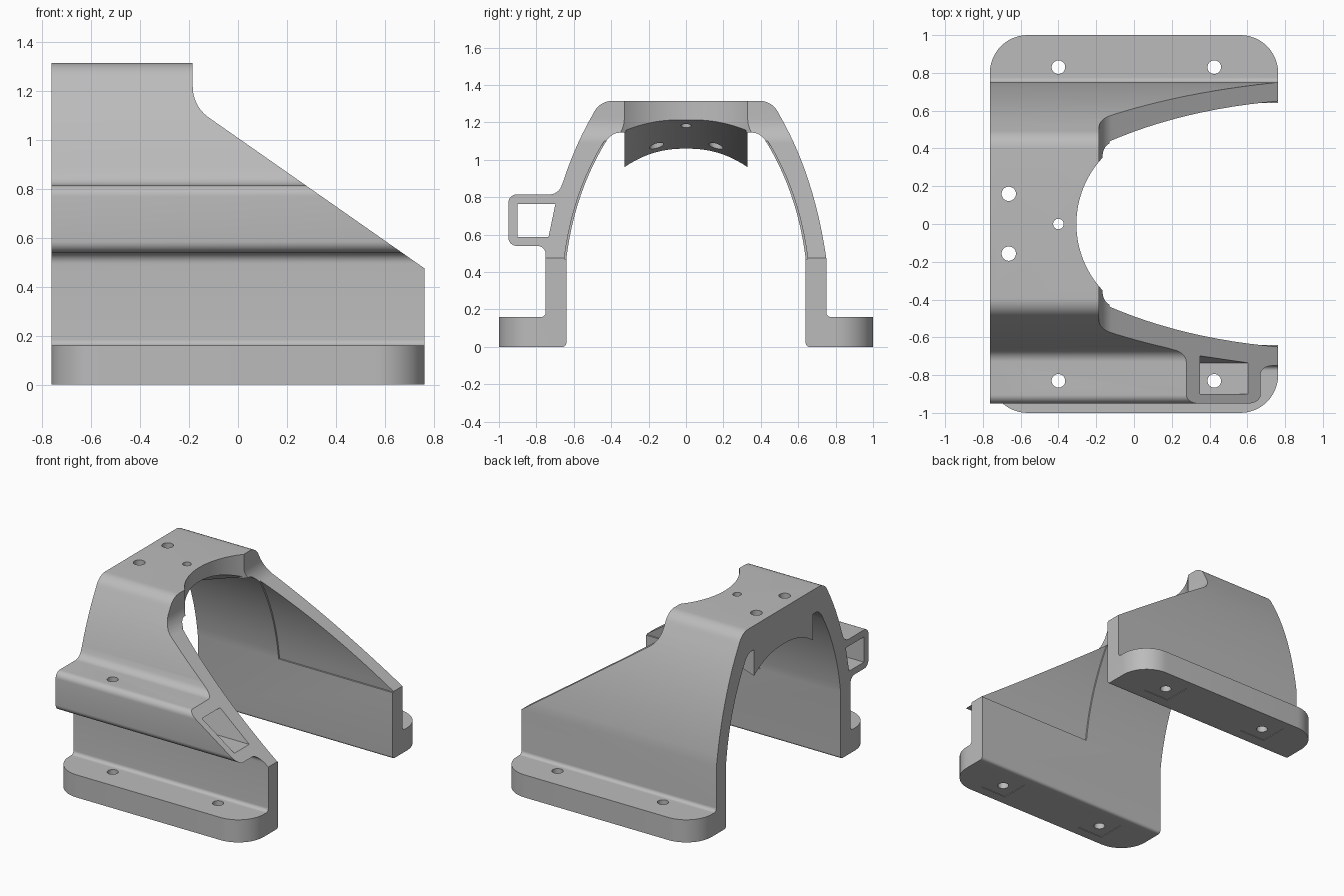
import bpy, bmesh, math
from mathutils import Vector

cube = bpy.data.objects.get("Cube")
if cube:
    bpy.data.objects.remove(cube, do_unlink=True)

grey = bpy.data.materials.new("matte grey")
grey.use_nodes = True
COLOUR = (0.5, 0.5, 0.5, 1)
grey.diffuse_color = COLOUR
grey.node_tree.nodes["Principled BSDF"].inputs["Base Color"].default_value = COLOUR

HALF_LENGTH = 0.763


def bezier(a, c, b, n=12):
    a, c, b = Vector(a), Vector(c), Vector(b)
    return [a * (1 - t) ** 2 + c * 2 * t * (1 - t) + b * t * t
            for t in (i / n for i in range(n + 1))]


def rounded(corners, n=8):
    """Turn (u, v, setback) corners into an outline with rounded corners."""
    pts = [Vector(c[:2]) for c in corners]
    out = []
    for i, c in enumerate(corners):
        p = pts[i]
        if len(c) < 3:
            out.append(p)
            continue
        to_prev = (pts[i - 1] - p).normalized()
        to_next = (pts[(i + 1) % len(pts)] - p).normalized()
        # circular arc touching both sides at the given setback
        a, b = p + to_prev * c[2], p + to_next * c[2]
        half = to_prev.angle(to_next) / 2
        centre = p + (to_prev + to_next).normalized() * c[2] / math.cos(half)
        radius = (a - centre).length
        for k in range(n + 1):
            t = k / n
            sweep = math.pi - 2 * half
            d = ((a - centre) * math.sin((1 - t) * sweep)
                 + (b - centre) * math.sin(t * sweep)) / math.sin(sweep)
            out.append(centre + d.normalized() * radius)
    return out


def loft(name, rings):
    """Closed solid through a list of equal rings."""
    bm = bmesh.new()
    rows = [[bm.verts.new(p) for p in ring] for ring in rings]
    n = len(rows[0])
    for r, s in zip(rows, rows[1:]):
        for i in range(n):
            j = (i + 1) % n
            bm.faces.new((r[i], r[j], s[j], s[i]))
    bm.faces.new(rows[0][::-1])
    bm.faces.new(rows[-1])
    bmesh.ops.recalc_face_normals(bm, faces=bm.faces)
    mesh = bpy.data.meshes.new(name)
    bm.to_mesh(mesh)
    bm.free()
    mesh.materials.append(grey)
    ob = bpy.data.objects.new(name, mesh)
    bpy.context.collection.objects.link(ob)
    return ob


def prism(name, outline, axis, lo, hi):
    place = {"x": lambda p, h: (h, p[0], p[1]),
             "y": lambda p, h: (p[0], h, p[1]),
             "z": lambda p, h: (p[0], p[1], h)}[axis]
    return loft(name, [[place(p, h) for p in outline] for h in (lo, hi)])


def drill(name, x, y, radius, lo, hi, sides=32):
    ring = [(x + radius * math.cos(2 * math.pi * i / sides),
             y + radius * math.sin(2 * math.pi * i / sides)) for i in range(sides)]
    return prism(name, ring, "z", lo, hi)


def combine(target, tool, operation):
    tool.hide_render = True
    mod = target.modifiers.new(operation, "BOOLEAN")
    mod.operation, mod.solver, mod.object = operation, "EXACT", tool
    bpy.context.view_layer.objects.active = target
    bpy.ops.object.modifier_apply(modifier=mod.name)
    bpy.data.objects.remove(tool, do_unlink=True)


# Arched body: one half of the cross-section, mirrored to the other side
outer = bezier((0.75, 0.475), (0.685, 0.92), (0.5, 1.24))
inner = bezier((0.64, 0.47), (0.596, 0.83), (0.42, 1.11))
half = [(0.32, 1.27), (0.32, 1.145), (0.385, 1.145, 0.03)]
half += [tuple(p) for p in reversed(inner)]
half += [(0.64, 0, 0.02), (0.8, 0), (0.8, 0.16), (0.75, 0.16, 0.025)]
half += [tuple(p) for p in outer]
half += [(0.46, 1.315, 0.065)]
mirrored = [(-c[0],) + tuple(c[1:]) for c in reversed(half)]
body = prism("arched_bracket", rounded(half + mirrored), "x", -HALF_LENGTH, HALF_LENGTH)

# Feet with rounded outer corners
for side in (-1, 1):
    plan = rounded([(-HALF_LENGTH, side * 0.7), (HALF_LENGTH, side * 0.7),
                    (HALF_LENGTH, side, 0.2), (-HALF_LENGTH, side, 0.2)], 12)
    combine(body, prism("foot", plan, "z", 0, 0.16), "UNION")

# Sloped crown under the top plate, with an arched underside
rings = []
for i in range(25):
    y = -0.33 + 0.66 * i / 24
    back = 1.06 - 0.1 * abs(y / 0.33) ** 2.3
    front = back + 0.337 * 0.6
    rings.append([(-HALF_LENGTH, y, back), (-0.163, y, front),
                  (-0.163, y, 1.29), (-HALF_LENGTH, y, 1.29)])
combine(body, loft("crown", rings), "UNION")

# Rectangular tube along the front
tube = rounded([(-0.66, 0.47), (-0.75, 0.47), (-0.75, 0.54, 0.045), (-0.95, 0.54, 0.045),
                (-0.95, 0.815, 0.045), (-0.685, 0.815, 0.045), (-0.65, 0.9), (-0.62, 0.9)])
combine(body, prism("front_tube", tube, "x", -HALF_LENGTH, HALF_LENGTH), "UNION")
channel = [(-0.9, 0.587), (-0.735, 0.587), (-0.698, 0.765), (-0.9, 0.765)]
combine(body, prism("tube_channel", channel, "x", -1, 1), "DIFFERENCE")

# Shallow recess on the inner faces of both legs
for side in (-1, 1):
    strip = [(side * (p.x + 0.011), p.y) for p in inner]
    strip += [(side * (p.x - 0.08), p.y) for p in reversed(inner)]
    combine(body, prism("leg_recess", strip, "x", -0.13, 1), "DIFFERENCE")

# Sloping cut through the upper half
slope = rounded([(-0.185, 1.5), (-0.185, 1.138, 0.08), (HALF_LENGTH, 0.475),
                 (0.9, 0.379), (0.9, 1.5)], 12)
combine(body, prism("slope_cut", slope, "y", -1.2, 1.2), "DIFFERENCE")

# Round bite out of the top plate
combine(body, drill("top_bite", 0.209, 0, 0.514, 0.9, 1.5, 128), "DIFFERENCE")

# Bolt holes in the feet (the front row also passes through the tube) and top
for x in (-0.4, 0.425):
    for y in (-0.83, 0.83):
        combine(body, drill("foot_hole", x, y, 0.036, -0.1, 0.9), "DIFFERENCE")
        pad = [(x - 0.1, y - 0.1), (x + 0.1, y - 0.1), (x + 0.1, y + 0.1), (x - 0.1, y + 0.1)]
        combine(body, prism("nut_pad", pad, "z", -0.1, 0.004), "DIFFERENCE")
for x, y, radius in ((-0.663, 0.16, 0.038), (-0.663, -0.157, 0.038), (-0.4, 0, 0.028)):
    combine(body, drill("top_hole", x, y, radius, 0.8, 1.5), "DIFFERENCE")

# Smooth curves, sharp edges
bpy.ops.object.select_all(action="DESELECT")
body.select_set(True)
bpy.context.view_layer.objects.active = body
bpy.ops.object.shade_smooth_by_angle(angle=math.radians(25))
